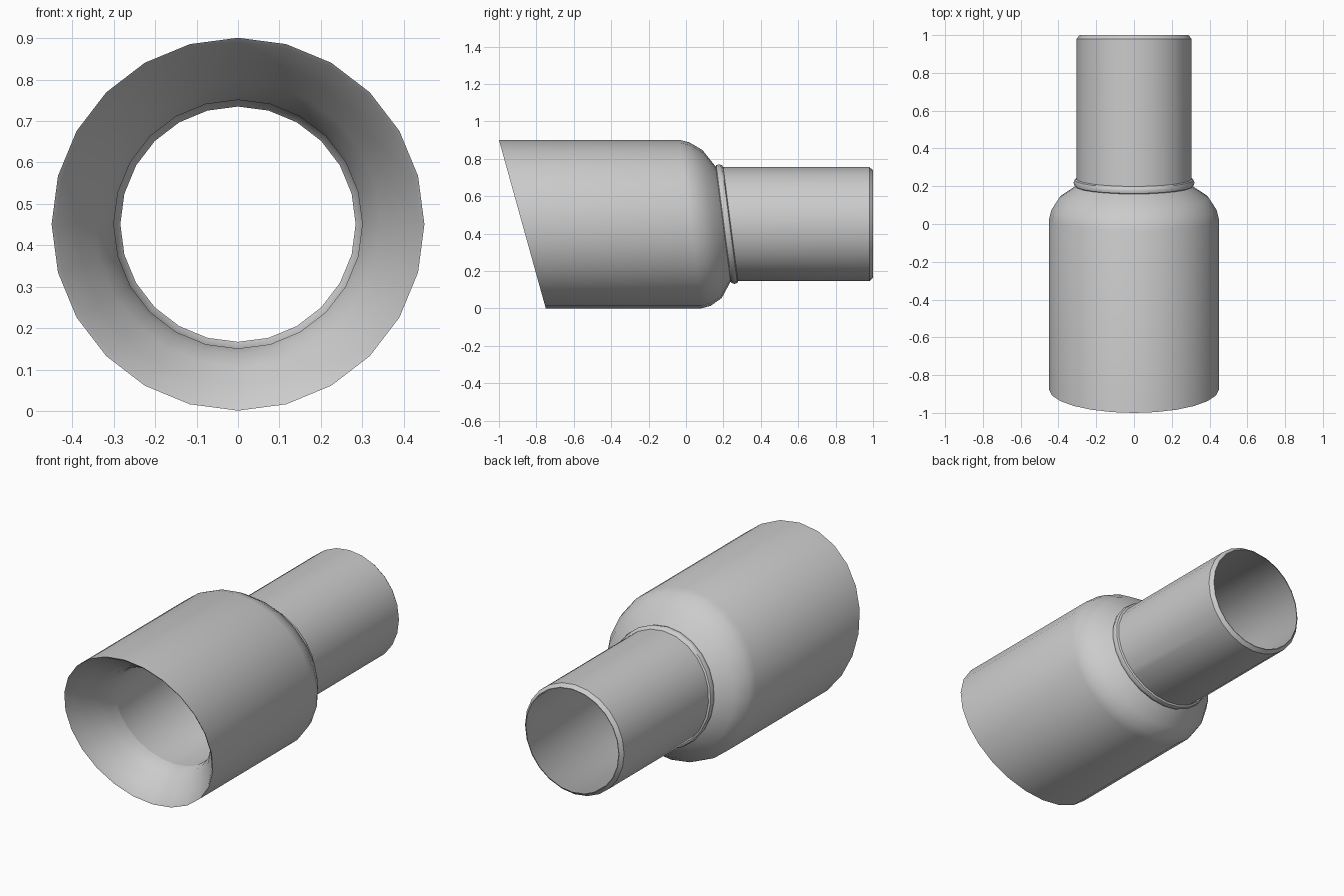
import bpy
import bmesh
import math

SIDES = 24
AXIS_Z = 0.451

cube = bpy.data.objects.get("Cube")
if cube:
    bpy.data.objects.remove(cube, do_unlink=True)

# One plain metal colour
metal = bpy.data.materials.new("grey_metal")
metal.use_nodes = True
colour = (0.6, 0.6, 0.6, 1.0)
metal.diffuse_color = colour
metal.node_tree.nodes["Principled BSDF"].inputs["Base Color"].default_value = colour


def lathe(name, profile, closed=False):
    """Spin (radius, y, slant) stations about y; slant leans each ring forward at the top."""
    bm = bmesh.new()
    rings = []
    for radius, y, slant in profile:
        ring = []
        for i in range(SIDES):
            a = math.tau * i / SIDES
            up = radius * math.cos(a)
            ring.append(bm.verts.new((radius * math.sin(a), y - slant * up, AXIS_Z + up)))
        rings.append(ring)
    pairs = list(zip(rings, rings[1:]))
    if closed:
        pairs.append((rings[-1], rings[0]))
    for r0, r1 in pairs:
        for i in range(SIDES):
            j = (i + 1) % SIDES
            bm.faces.new((r0[i], r0[j], r1[j], r1[i]))
    mesh = bpy.data.meshes.new(name)
    bm.to_mesh(mesh)
    bm.free()
    mesh.materials.append(metal)
    obj = bpy.data.objects.new(name, mesh)
    bpy.context.collection.objects.link(obj)
    bpy.ops.object.select_all(action="DESELECT")
    obj.select_set(True)
    bpy.context.view_layer.objects.active = obj
    bpy.ops.object.shade_smooth_by_angle(angle=math.radians(40))
    return obj


FRONT = 0.278  # slant of the cut mouth
BACK = 0.13    # slant of the shoulder and collar

# Flared mouth, outer sleeve and rounded shoulder
lathe("outer_sleeve", [
    (0.30, -0.64, FRONT),
    (0.312, -0.69, FRONT),
    (0.345, -0.745, FRONT),
    (0.39, -0.80, FRONT),
    (0.44, -0.868, FRONT),
    (0.45, -0.875, FRONT),
    (0.45, 0.025, BACK),
    (0.437, 0.075, BACK),
    (0.395, 0.14, BACK),
    (0.305, 0.2, BACK),
])

# Inlet pipe with a thin wall and a tapered rear end
lathe("inlet_pipe", [
    (0.284, 1.0, 0),
    (0.30, 0.98, 0),
    (0.30, -0.64, FRONT),
    (0.305, -0.635, FRONT),
    (0.305, 0.98, 0),
    (0.288, 1.0, 0),
], closed=True)

# Weld bead around the joint
bead = []
for i in range(8):
    a = math.tau * i / 8
    bead.append((0.302 - 0.018 * math.cos(a), 0.218 - 0.022 * math.sin(a), BACK))
# keep the hidden half of the bead inside the pipe wall
bead = [(max(r, 0.302), y, s) for r, y, s in bead]
lathe("weld_bead", bead, closed=True)
